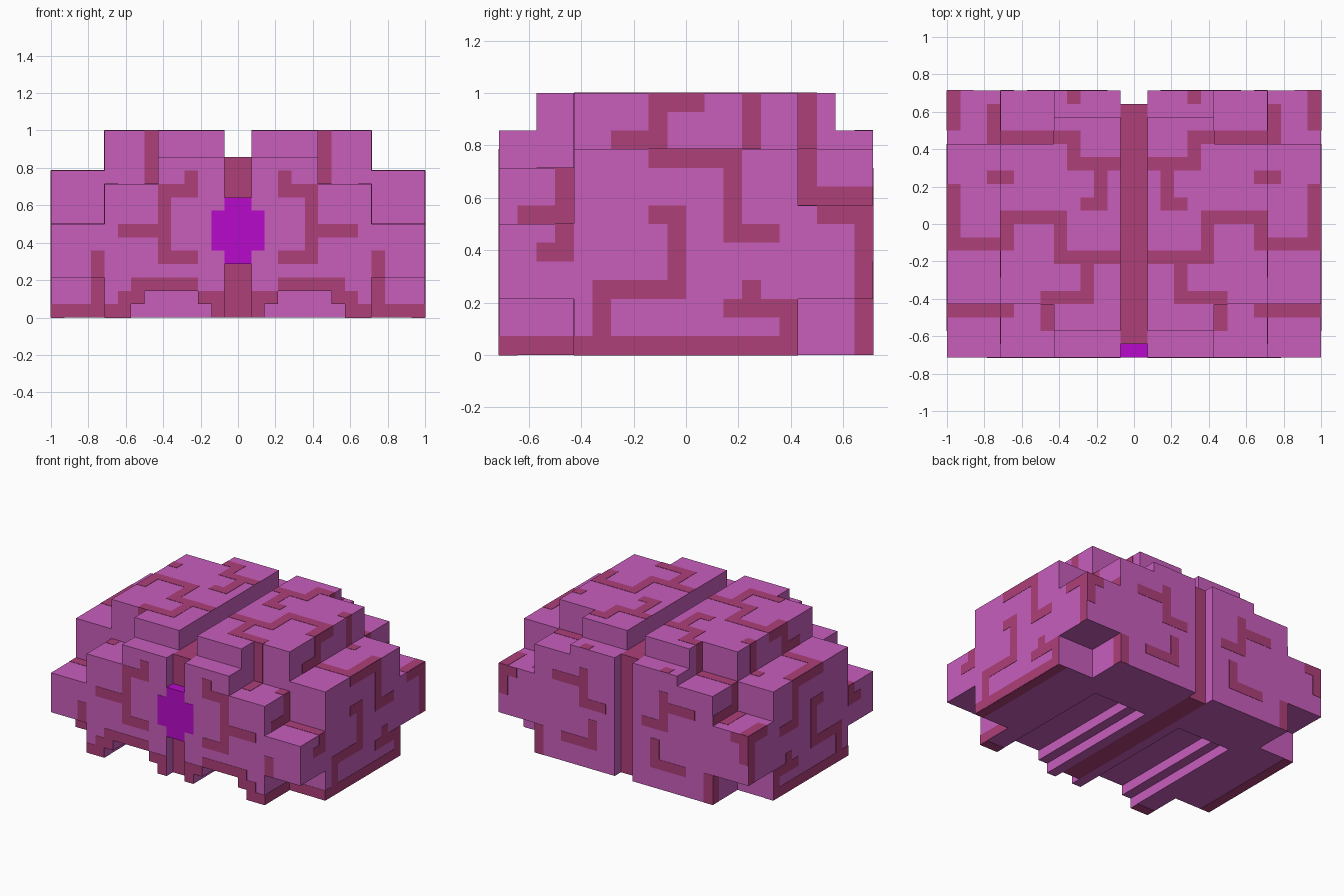
import bpy
import bmesh
from mathutils import Matrix, Vector

UNIT = 1 / 14          # everything sits on a grid of this size
PLATE = 0.002          # thickness of the painted groove plates

default_cube = bpy.data.objects.get("Cube")
if default_cube:
    bpy.data.objects.remove(default_cube, do_unlink=True)


def make_material(name, colour):
    material = bpy.data.materials.new(name)
    material.use_nodes = True
    material.diffuse_color = (*colour, 1)
    material.node_tree.nodes["Principled BSDF"].inputs["Base Color"].default_value = (*colour, 1)
    return material


PINK = make_material("orchid_pink", (0.578, 0.112, 0.503))
ROSE = make_material("dark_rose", (0.423, 0.05, 0.195))
VIOLET = make_material("bright_violet", (0.479, 0.003, 0.604))


def add_object(bm, name, material, mirrored):
    """Turn the bmesh into one object, or into a left and right pair."""
    bmesh.ops.recalc_face_normals(bm, faces=bm.faces)
    for prefix in (("left_", "right_") if mirrored else ("",)):
        mesh = bpy.data.meshes.new(prefix + name)
        bm.to_mesh(mesh)
        if prefix == "right_":
            mesh.transform(Matrix.Diagonal((-1, 1, 1, 1)))
            mesh.flip_normals()
        mesh.materials.append(material)
        bpy.context.collection.objects.link(bpy.data.objects.new(prefix + name, mesh))
    bm.free()


def add_block(name, low, high, material=PINK, mirrored=True):
    bm = bmesh.new()
    bmesh.ops.create_cube(bm, size=1)
    low, high = Vector(low), Vector(high)
    for v in bm.verts:
        v.co = [(low[i] if v.co[i] < 0 else high[i]) * UNIT for i in range(3)]
    add_object(bm, name, material, mirrored)


def add_profile(name, outline, front, back):
    """Extrude an outline in the x-z plane along y."""
    bm = bmesh.new()
    face = bm.faces.new([bm.verts.new((x * UNIT, front * UNIT, z * UNIT)) for x, z in outline])
    result = bmesh.ops.extrude_face_region(bm, geom=[face])
    moved = [v for v in result["geom"] if isinstance(v, bmesh.types.BMVert)]
    bmesh.ops.translate(bm, verts=moved, vec=(0, (back - front) * UNIT, 0))
    add_object(bm, name, PINK, True)


# Blocks of one half, as opposite corners in grid units
BLOCKS = {
    "base_back": ((1, 4, 0), (10, 10, 3)),
    "middle_lobe": ((1, -10, 3), (6, 10, 12)),
    "crown": ((1, -8, 12), (6, 8, 14)),
    "upper_lobe": ((6, -6, 3), (10, 6, 14)),
    "front_shoulder": ((6, -10, 3), (10, -6, 10)),
    "back_shoulder": ((6, 6, 3), (10, 10, 11)),
    "side_lobe": ((10, -6, 0), (14, 6, 11)),
    "front_corner": ((10, -10, 3), (14, -6, 7)),
    "back_corner": ((10, 6, 3), (14, 10, 8)),
}
for block_name, (low, high) in BLOCKS.items():
    add_block(block_name, low, high)

# Base with the stepped tunnel that opens at the front
add_profile("base_front", [(1, 0), (2, 0), (2, 1), (3, 1), (3, 2), (7, 2), (7, 1),
                           (8, 1), (8, 0), (10, 0), (10, 3), (1, 3)], -10, 4)

# Core between the halves, and the jewel in its front
add_block("core", (-1, -9, 0), (1, 9, 12), ROSE, False)
add_block("jewel", (-1, -10, 4), (1, -9, 9), VIOLET, False)

# Painted grooves: a start cell, then steps left, right, up and down on that side
SOLIDS = list(BLOCKS.values()) + [((1, -10, 0), (10, 4, 3))]
STEPS = {"l": (-1, 0), "r": (1, 0), "u": (0, 1), "d": (0, -1)}


def surface_level(axis, sign, a, b):
    """Outermost block surface over a cell, looking along an axis."""
    i, j = [k for k in range(3) if k != axis]
    hits = [(high if sign > 0 else low)[axis] for low, high in SOLIDS
            if low[i] <= a < high[i] and low[j] <= b < high[j]]
    return (max(hits) if sign > 0 else min(hits)) if hits else None


def paint(name, axis, sign, strokes, material=ROSE):
    cells = set()
    for a, b, walk in strokes:
        cells.add((a, b))
        for step in walk.replace(" ", ""):
            a, b = a + STEPS[step][0], b + STEPS[step][1]
            cells.add((a, b))
    bm = bmesh.new()
    for a, b in sorted(cells):
        level = surface_level(axis, sign, a, b)
        if level is None:
            continue
        corners = []
        for p, q in ((a, b), (a + 1, b), (a + 1, b + 1), (a, b + 1)):
            point = [p * UNIT, q * UNIT]
            point.insert(axis, level * UNIT)
            corners.append(bm.verts.new(point))
        bm.faces.new(corners)
    bmesh.ops.remove_doubles(bm, verts=bm.verts, dist=UNIT / 100)
    result = bmesh.ops.extrude_face_region(bm, geom=bm.faces[:], use_keep_orig=True)
    outward = Vector((0, 0, 0))
    outward[axis] = sign * PLATE
    moved = [v for v in result["geom"] if isinstance(v, bmesh.types.BMVert)]
    bmesh.ops.translate(bm, verts=moved, vec=outward)
    add_object(bm, name, material, True)


paint("front_grooves", 1, -1, [
    (3, 4, "rr uuuuu ll u"), (6, 6, "rr"),
    (1, 0, "u r"), (3, 2, "rrrr d r d r"),
    (10, 0, "rrr"), (10, 1, "uuu"), (6, 10, "uuu"),
])
paint("side_grooves", 0, 1, [
    (-10, 0, "rrrrr rrrrr rrrrr"), (-5, 1, "uu rrrr uuuu l"),
    (2, 2, "rrr d"), (3, 3, ""), (-2, 10, "rrrr dddd rr"),
    (9, 0, "uuuuuuu ll"), (6, 13, "ddddd rrr"),
    (-7, 9, "dddd l"), (-9, 7, "r"),
    (-4, 11, "rr uu rr"), (3, 11, "uu"),
])
paint("top_grooves", 2, 1, [
    (13, 2, "dddd llll uu llll ddd llll"), (3, -4, "dd rrr dd"),
    (9, -7, "rrrr"), (9, 3, "r"), (13, 9, "dd"),
    (10, 8, "dd llllll dd lll"), (2, 3, "dd r"), (4, 9, ""),
])
paint("back_grooves", 1, 1, [
    (4, 9, "ddd ll"), (5, 8, "rr"), (3, 4, "dd rrr"),
    (9, 0, "uu"), (13, 5, "uu l"),
])
paint("underside_grooves", 2, -1, [(13, -6, "uuuuu uuuuu u"), (8, -10, "r")])

# Wings of the jewel that lie on the halves
paint("jewel_wing", 1, -1, [(1, 5, "uu")], VIOLET)
